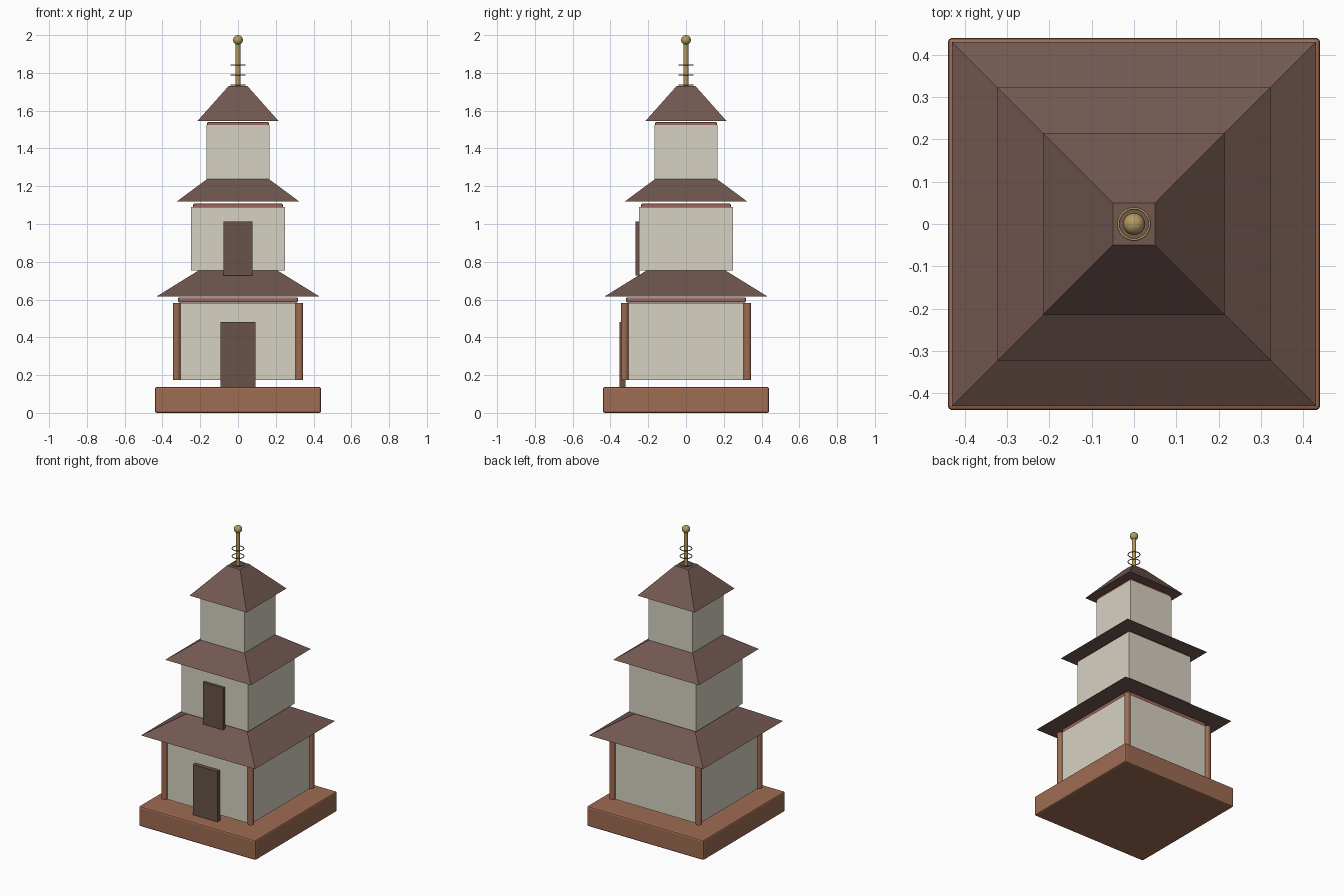
import bpy, bmesh, math
from mathutils import Matrix, Vector

if "Cube" in bpy.data.objects:
    bpy.data.objects.remove(bpy.data.objects["Cube"])


def mat(name, rgb):
    m = bpy.data.materials.new(name)
    m.diffuse_color = (*rgb, 1)
    m.use_nodes = True
    m.node_tree.nodes["Principled BSDF"].inputs["Base Color"].default_value = m.diffuse_color
    return m


WOOD = mat("wood", (0.34, 0.15, 0.085))
PLASTER = mat("plaster", (0.68, 0.64, 0.54))
ROOF = mat("roof_tile", (0.17, 0.098, 0.082))
DOOR = mat("dark_wood", (0.14, 0.085, 0.068))
TRIM = mat("red_trim", (0.34, 0.13, 0.10))
GOLD = mat("gold", (0.45, 0.32, 0.11))


def finish(name, bm, material, smooth=False):
    me = bpy.data.meshes.new(name)
    bm.to_mesh(me)
    bm.free()
    ob = bpy.data.objects.new(name, me)
    bpy.context.collection.objects.link(ob)
    me.materials.append(material)
    if smooth:
        bpy.ops.object.select_all(action='DESELECT')
        ob.select_set(True)
        bpy.context.view_layer.objects.active = ob
        bpy.ops.object.shade_smooth_by_angle(angle=math.radians(40))
    return ob


def box(name, x, y, z, material, bevel=0):
    """Box from (min, max) ranges."""
    bm = bmesh.new()
    size = Vector((x[1] - x[0], y[1] - y[0], z[1] - z[0]))
    mid = Vector((sum(x) / 2, sum(y) / 2, sum(z) / 2))
    bmesh.ops.create_cube(bm, size=1, matrix=Matrix.Translation(mid) @ Matrix.Diagonal((*size, 1)))
    ob = finish(name, bm, material)
    if bevel:
        b = ob.modifiers.new("bevel", 'BEVEL')
        b.width = bevel
        b.segments = 2
    return ob


def block(name, half, z0, z1, material, bevel=0):
    return box(name, (-half, half), (-half, half), (z0, z1), material, bevel)


def cylinder(name, x, y, r, z0, z1, sides, material, smooth=False):
    bm = bmesh.new()
    bmesh.ops.create_cone(bm, cap_ends=True, segments=sides, radius1=r, radius2=r, depth=z1 - z0,
                          matrix=Matrix.Translation((x, y, (z0 + z1) / 2)))
    return finish(name, bm, material, smooth)


def hip_roof(name, half_eave, half_top, z0, z1):
    bm = bmesh.new()
    bmesh.ops.create_cone(bm, cap_ends=True, segments=4, radius1=half_eave * math.sqrt(2),
                          radius2=half_top * math.sqrt(2), depth=z1 - z0,
                          matrix=Matrix.Translation((0, 0, (z0 + z1) / 2)) @ Matrix.Rotation(math.pi / 4, 4, 'Z'))
    return finish(name, bm, ROOF)


# Stone base
block("base", 0.44, 0, 0.137, WOOD, 0.01)

# Storeys: wall half width, wall z range, trim half width, trim z range, roof eave/top/z range
storeys = [
    (0.325, 0.175, 0.582, 0.318, 0.585, 0.612, 0.43, 0.207, 0.617, 0.755),
    (0.25, 0.755, 1.09, 0.238, 1.08, 1.108, 0.323, 0.165, 1.12, 1.237),
    (0.166, 1.237, 1.525, 0.164, 1.515, 1.541, 0.215, 0.05, 1.545, 1.73),
]
for i, (w, w0, w1, t, t0, t1, eave, top, r0, r1) in enumerate(storeys, 1):
    block(f"wall_{i}", w, w0, w1, PLASTER)
    block(f"trim_{i}", t, t0, t1, TRIM, 0.008)
    hip_roof(f"roof_{i}", eave, top, r0, r1)

# Corner columns on the ground storey
for sx in (-1, 1):
    for sy in (-1, 1):
        cylinder(f"column_{sx}_{sy}", sx * 0.325, sy * 0.325, 0.02, 0.175, 0.582, 12, WOOD)

# Front doors
box("lower_door", (-0.092, 0.092), (-0.353, -0.32), (0.137, 0.48), DOOR)
box("upper_door", (-0.076, 0.076), (-0.268, -0.245), (0.727, 1.013), DOOR)

# Spire: rod, rings and ball
cylinder("spire_rod", 0, 0, 0.013, 1.725, 1.96, 12, GOLD, True)
for i, z in enumerate((1.737, 1.79, 1.842), 1):
    bpy.ops.mesh.primitive_torus_add(major_radius=0.037, minor_radius=0.003, major_segments=24,
                                     minor_segments=6, location=(0, 0, z))
    ring = bpy.context.object
    ring.name = f"spire_ring_{i}"
    ring.data.materials.append(GOLD)
    bpy.ops.object.shade_smooth_by_angle(angle=math.radians(65))
bm = bmesh.new()
bmesh.ops.create_uvsphere(bm, u_segments=16, v_segments=12, radius=0.026,
                          matrix=Matrix.Translation((0, 0, 1.974)))
finish("spire_ball", bm, GOLD, True)
